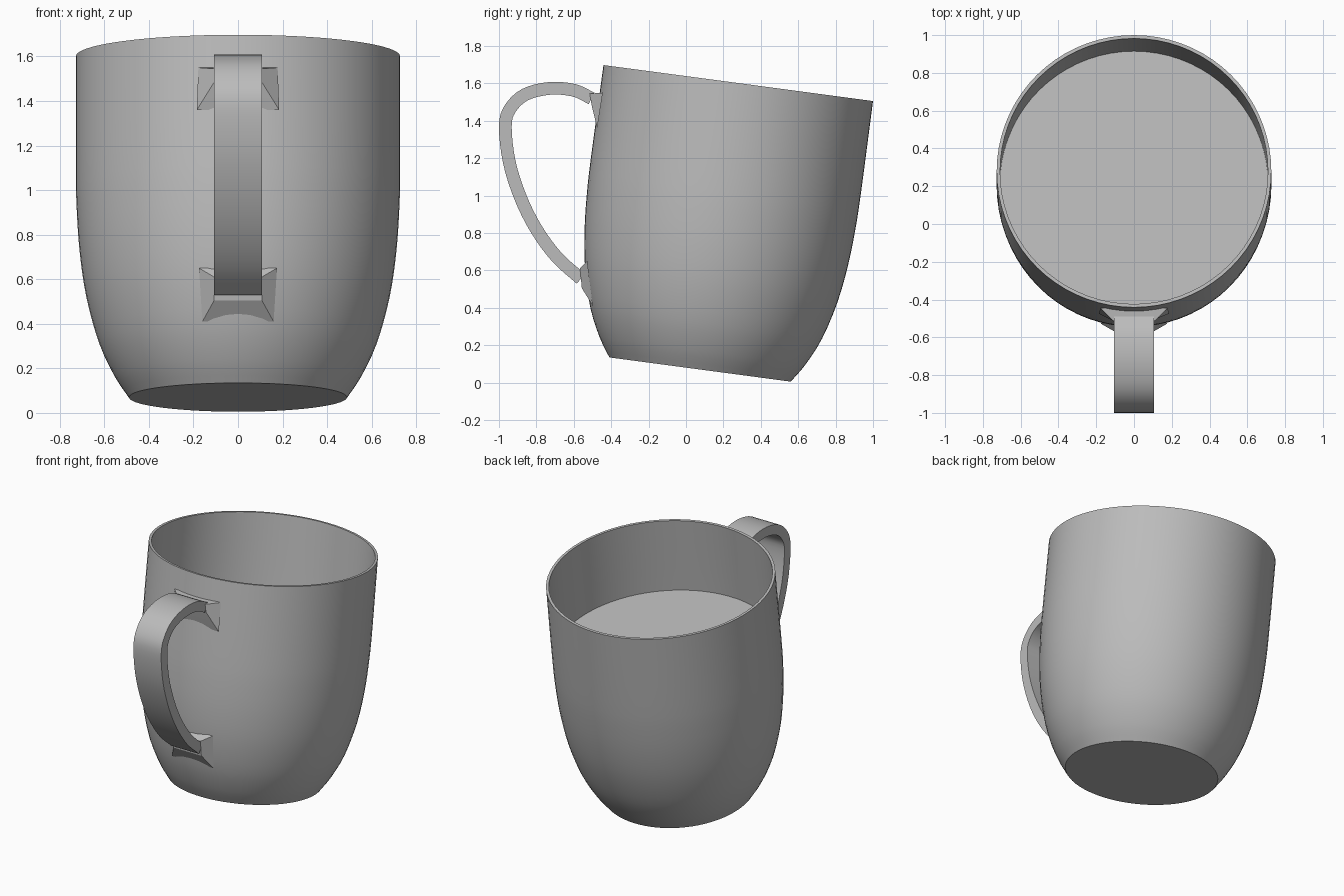
import bpy
import bmesh
import math
from mathutils import Matrix, Vector

if "Cube" in bpy.data.objects:
    bpy.data.objects.remove(bpy.data.objects["Cube"], do_unlink=True)

# Single grey ceramic colour
grey = bpy.data.materials.new("grey_ceramic")
grey.use_nodes = True
COLOUR = (0.5, 0.5, 0.5, 1)
grey.diffuse_color = COLOUR
grey.node_tree.nodes["Principled BSDF"].inputs["Base Color"].default_value = COLOUR

# The mug leans back about the x axis
LEAN = Matrix.Translation((0, 0.075, 0.07)) @ Matrix.Rotation(math.radians(-7.6), 4, 'X')
SEGMENTS = 72
WALL = 0.018


def finish(name, bm, matrix=None, angle=30):
    bmesh.ops.recalc_face_normals(bm, faces=bm.faces[:])
    if matrix:
        bm.transform(matrix)
    mesh = bpy.data.meshes.new(name)
    bm.to_mesh(mesh)
    bm.free()
    obj = bpy.data.objects.new(name, mesh)
    bpy.context.collection.objects.link(obj)
    mesh.materials.append(grey)
    bpy.ops.object.select_all(action='DESELECT')
    obj.select_set(True)
    bpy.context.view_layer.objects.active = obj
    bpy.ops.object.shade_smooth_by_angle(angle=math.radians(angle))
    return obj


def smooth_path(points, steps):
    """Catmull-Rom curve through 2D points."""
    pts = [Vector(p) for p in points]
    pts = [2 * pts[0] - pts[1]] + pts + [2 * pts[-1] - pts[-2]]
    out = []
    for a, b, c, d in zip(pts, pts[1:], pts[2:], pts[3:]):
        for i in range(steps):
            t = i / steps
            out.append(0.5 * (2 * b + (c - a) * t + (2 * a - 5 * b + 4 * c - d) * t * t
                              + (3 * b - a - 3 * c + d) * t ** 3))
    return out + [pts[-2]]


# Mug body: outer wall, rim, inner wall and floors, spun from one profile
outer = smooth_path([(0.489, 0), (0.555, 0.1), (0.625, 0.25), (0.68, 0.45), (0.71, 0.65),
                     (0.724, 0.85), (0.728, 1.05), (0.727, 1.545)], 3)
inner = [Vector((p.x - WALL, max(p.y, 0.03))) for p in reversed(outer)]
profile = [Vector((0, 0))] + outer + inner + [Vector((0, 0.03))]
bm = bmesh.new()
verts = [bm.verts.new((p.x, 0, p.y)) for p in profile]
edges = [bm.edges.new(pair) for pair in zip(verts, verts[1:])]
bmesh.ops.spin(bm, geom=verts + edges, cent=(0, 0, 0), axis=(0, 0, 1),
               angle=math.tau, steps=SEGMENTS)
bmesh.ops.remove_doubles(bm, verts=bm.verts[:], dist=0.0005)
finish("mug_body", bm, LEAN)

# Flat drink surface inside
bm = bmesh.new()
bmesh.ops.create_circle(bm, cap_ends=True, segments=SEGMENTS, radius=0.712,
                        matrix=Matrix.Translation((0, 0, 1.03)))
finish("drink_surface", bm, LEAN)

# Handle: a flat strap along a curve in the y-z plane
HALF_WIDTH = 0.107
HALF_THICK = 0.034
path = smooth_path([(-0.505, 1.52), (-0.6, 1.563), (-0.73, 1.573), (-0.86, 1.54), (-0.94, 1.465),
                    (-0.966, 1.37), (-0.945, 1.18), (-0.885, 0.99), (-0.8, 0.82),
                    (-0.69, 0.67), (-0.562, 0.555)], 4)
bm = bmesh.new()
rings = []
for i, p in enumerate(path):
    along = (path[min(i + 1, len(path) - 1)] - path[max(i - 1, 0)]).normalized()
    side = Vector((along.y, -along.x)) * HALF_THICK
    corners = [(-1, -1), (1, -1), (1, 1), (-1, 1)]
    rings.append([bm.verts.new((sx * HALF_WIDTH, p.x + sn * side.x, p.y + sn * side.y))
                  for sx, sn in corners])
for a, b in zip(rings, rings[1:]):
    for k in range(4):
        bm.faces.new((a[k], a[k - 1], b[k - 1], b[k]))
bm.faces.new(rings[0])
bm.faces.new(rings[-1])
finish("handle", bm, angle=40)


# Flared joints where the handle meets the wall: (half width, y, z) rows
def joint(name, strap_top, strap_bottom, wall_top, wall_bottom):
    bm = bmesh.new()
    loops = []
    for top, bottom in ((strap_top, strap_bottom), (wall_top, wall_bottom)):
        loops.append([bm.verts.new((s * w, y, z)) for s, (w, y, z) in
                      ((-1, top), (1, top), (1, bottom), (-1, bottom))])
    near, far = loops
    for k in range(4):
        bm.faces.new((near[k], near[k - 1], far[k - 1], far[k]))
    bm.faces.new(near)
    finish(name, bm, angle=10)


joint("upper_joint", (HALF_WIDTH, -0.515, 1.545), (HALF_WIDTH, -0.505, 1.485),
      (0.178, -0.445, 1.55), (0.185, -0.475, 1.36))
joint("lower_joint", (HALF_WIDTH, -0.567, 0.61), (HALF_WIDTH, -0.557, 0.505),
      (0.175, -0.528, 0.65), (0.16, -0.498, 0.41))
